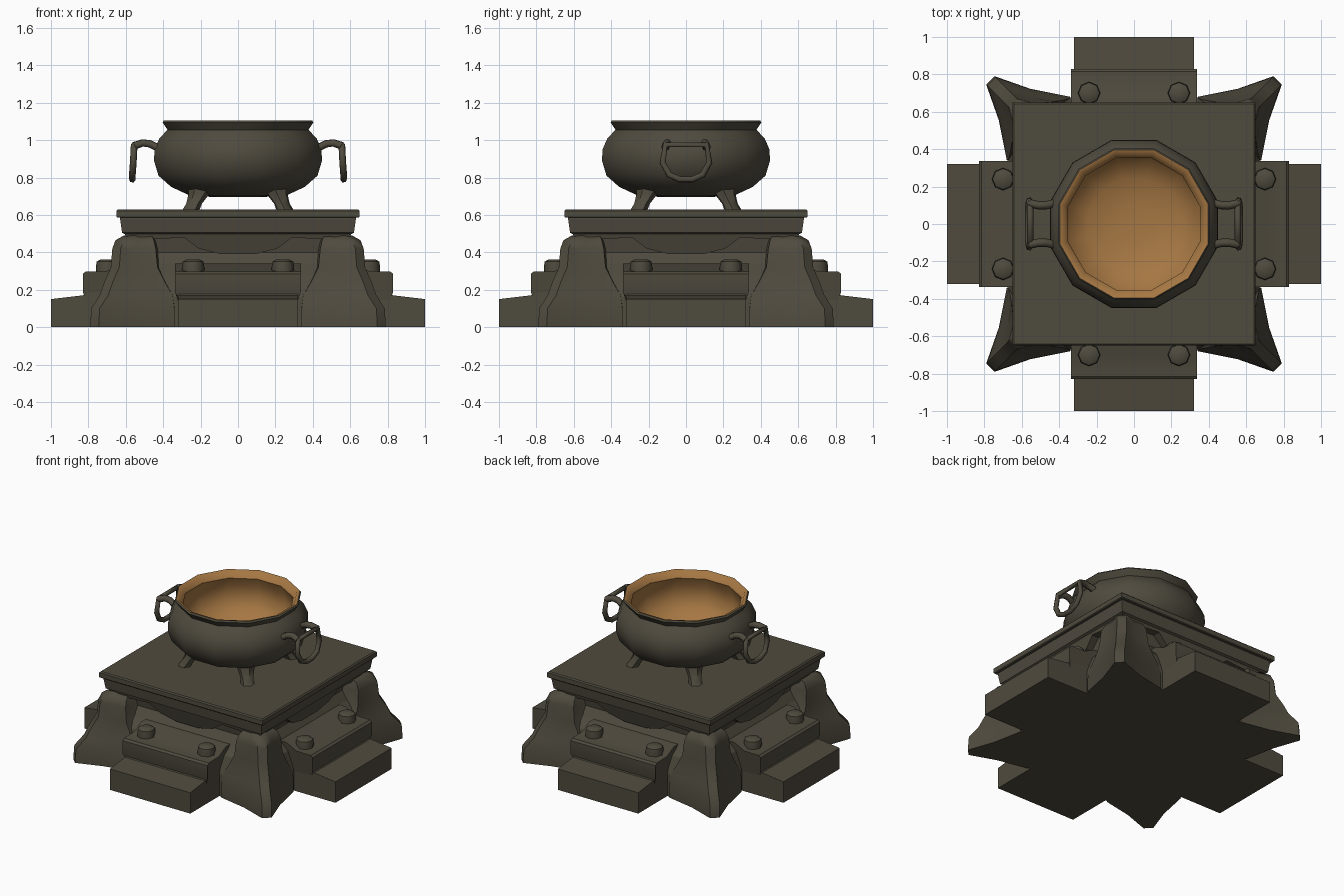
import bpy, bmesh, math
from mathutils import Matrix, Vector

if "Cube" in bpy.data.objects:
    bpy.data.objects.remove(bpy.data.objects["Cube"])


def material(name, rgb):
    m = bpy.data.materials.new(name)
    m.diffuse_color = (*rgb, 1)
    m.use_nodes = True
    m.node_tree.nodes["Principled BSDF"].inputs["Base Color"].default_value = m.diffuse_color
    return m


STONE = material("dark_bronze", (0.078, 0.069, 0.048))
GOLD = material("ochre_inside", (0.38, 0.185, 0.056))


def loft(name, rings, turn=0.0, smooth=None, gold_from=None):
    """Skin a stack of equal rings and cap both ends."""
    bm = bmesh.new()
    rows = [[bm.verts.new(p) for p in r] for r in rings]
    n = len(rows[0])
    for k, (a, b) in enumerate(zip(rows, rows[1:])):
        for i in range(n):
            j = (i + 1) % n
            f = bm.faces.new((a[i], a[j], b[j], b[i]))
            f.material_index = int(gold_from is not None and k >= gold_from)
    bm.faces.new(rows[0][::-1])
    top = bm.faces.new(rows[-1])
    top.material_index = int(gold_from is not None)
    bmesh.ops.recalc_face_normals(bm, faces=bm.faces)
    bm.transform(Matrix.Rotation(turn, 4, 'Z'))
    me = bpy.data.meshes.new(name)
    bm.to_mesh(me)
    bm.free()
    me.materials.append(STONE)
    me.materials.append(GOLD)
    ob = bpy.data.objects.new(name, me)
    bpy.context.collection.objects.link(ob)
    if smooth:
        bpy.ops.object.select_all(action='DESELECT')
        ob.select_set(True)
        bpy.context.view_layer.objects.active = ob
        bpy.ops.object.shade_smooth_by_angle(angle=math.radians(smooth))
    return ob


def square(h, z):
    return [(-h, -h, z), (h, -h, z), (h, h, z), (-h, h, z)]


def circle(r, z, n, cx=0, cy=0, start=0.0):
    return [(cx + r * math.cos(start + math.tau * i / n),
             cy + r * math.sin(start + math.tau * i / n), z) for i in range(n)]


# Central block and table slab
loft("core_block", [square(*p) for p in
     ((0.67, 0), (0.67, 0.16), (0.63, 0.28), (0.57, 0.34), (0.53, 0.40), (0.56, 0.57))])
loft("under_slab", [square(*p) for p in ((0.59, 0.49), (0.62, 0.505), (0.63, 0.575), (0.63, 0.59))])
loft("table_slab", [square(*p) for p in ((0.645, 0.585), (0.65, 0.59), (0.65, 0.622), (0.642, 0.63))])


# Outline of the hanging apron, (x, z), drawn at the plate's front
APRON = [(-0.60, 0.55), (-0.60, 0.47), (-0.44, 0.47), (-0.29, 0.48), (-0.21, 0.42), (-0.09, 0.39),
         (0.09, 0.39), (0.21, 0.42), (0.29, 0.48), (0.44, 0.47), (0.60, 0.47), (0.60, 0.55)]
# Stair outlines, (distance from centre, z)
LOW = [(0.45, 0), (1.0, 0), (1.0, 0.15), (0.83, 0.17), (0.80, 0.20), (0.45, 0.20)]
HIGH = [(0.45, 0.10), (0.80, 0.12), (0.83, 0.19), (0.83, 0.285), (0.815, 0.297),
        (0.70, 0.30), (0.62, 0.34), (0.45, 0.34)]


# Corner foot: kite-shaped rings as (z, tip, flank spread, flank depth)
FOOT = [(0, 0.79, 0.34, 0.68), (0.10, 0.785, 0.34, 0.68), (0.17, 0.74, 0.35, 0.67),
        (0.24, 0.715, 0.39, 0.66), (0.32, 0.68, 0.43, 0.655), (0.42, 0.672, 0.44, 0.65),
        (0.465, 0.655, 0.45, 0.63), (0.49, 0.61, 0.46, 0.59)]


def foot_ring(z, t, a, d):
    c = 0.045
    side = [(a - 0.01, d - 0.12), (a, d), (0.5 * (a + t) - 0.01, 0.5 * (d + t) - 0.012), (t - c, t)]
    pts = [(0.25, 0.25)] + side + [(y, x) for x, y in side[::-1]]
    return [(x, y, z) for x, y in pts]


for q, word in enumerate(("front", "right", "back", "left")):
    turn = q * math.pi / 2
    # Stairs
    loft(f"{word}_lower_step", [[(x, -d, z) for d, z in LOW] for x in (-0.32, 0.32)], turn)
    loft(f"{word}_upper_step", [[(s * (0.31 if z < 0.15 else 0.337), -d, z) for d, z in HIGH]
                                for s in (-1, 1)], turn, 35)
    # Knobs on the stairs
    for s in (-1, 1):
        loft(f"{word}_knob", [circle(r, z, 8, s * 0.24, -0.70) for r, z in
             ((0.058, 0.26), (0.06, 0.32), (0.056, 0.35), (0.035, 0.362))], turn, 50)
    # Hanging apron, leaning back towards its lower edge
    loft(f"{word}_apron", [[(x, -0.62 + (0.55 - z) * 0.3, z) for x, z in APRON],
                           [(x, -0.48, z) for x, z in APRON]], turn)
    # Corner foot
    loft(f"{word}_corner_foot", [foot_ring(*f) for f in FOOT], turn, 50)
    # Cauldron leg on the diagonal
    leg = ((0.045, 0.63, 0.25), (0.042, 0.66, 0.235), (0.055, 0.71, 0.21), (0.075, 0.76, 0.19))
    loft(f"{word}_cauldron_leg", [circle(r, z, 6, d, d) for r, z, d in leg], turn, 50)

# Cauldron: outside from the bottom to the rim, then the inside back down
POT = [(0.13, 0.695), (0.27, 0.705), (0.37, 0.75), (0.44, 0.81), (0.465, 0.89), (0.462, 0.95),
       (0.435, 1.01), (0.39, 1.055), (0.418, 1.095), (0.41, 1.105),
       (0.39, 1.10), (0.365, 1.06), (0.39, 1.0), (0.40, 0.92), (0.36, 0.83), (0.25, 0.77), (0.10, 0.75)]
loft("cauldron", [circle(r, z, 12, start=math.pi / 12) for r, z in POT], 0, 50, gold_from=9)


# Handles: hanging ring and two arms on each side
def tube(name, pts, radius, closed):
    cu = bpy.data.curves.new(name, 'CURVE')
    cu.dimensions = '3D'
    cu.bevel_depth = radius
    cu.bevel_resolution = 1
    cu.use_fill_caps = True
    sp = cu.splines.new('POLY')
    sp.points.add(len(pts) - 1)
    for p, co in zip(sp.points, pts):
        p.co = (*co, 1)
    sp.use_cyclic_u = closed
    cu.materials.append(STONE)
    bpy.context.collection.objects.link(bpy.data.objects.new(name, cu))


HALF = [(0.555, 0.11, 0.975), (0.56, 0.125, 0.88), (0.565, 0.09, 0.815), (0.565, 0.035, 0.79)]
for s, word in ((1, "right"), (-1, "left")):
    ring = HALF + [(x, -y, z) for x, y, z in HALF[::-1]]
    tube(f"{word}_handle_ring", [(s * x, y, z) for x, y, z in ring], 0.018, True)
    for e in (-1, 1):
        tube(f"{word}_handle_arm", [(s * 0.41, e * 0.115, 0.95), (s * 0.47, e * 0.10, 0.98),
                                    (s * 0.51, e * 0.10, 0.985), (s * 0.555, e * 0.11, 0.97)], 0.022, False)
